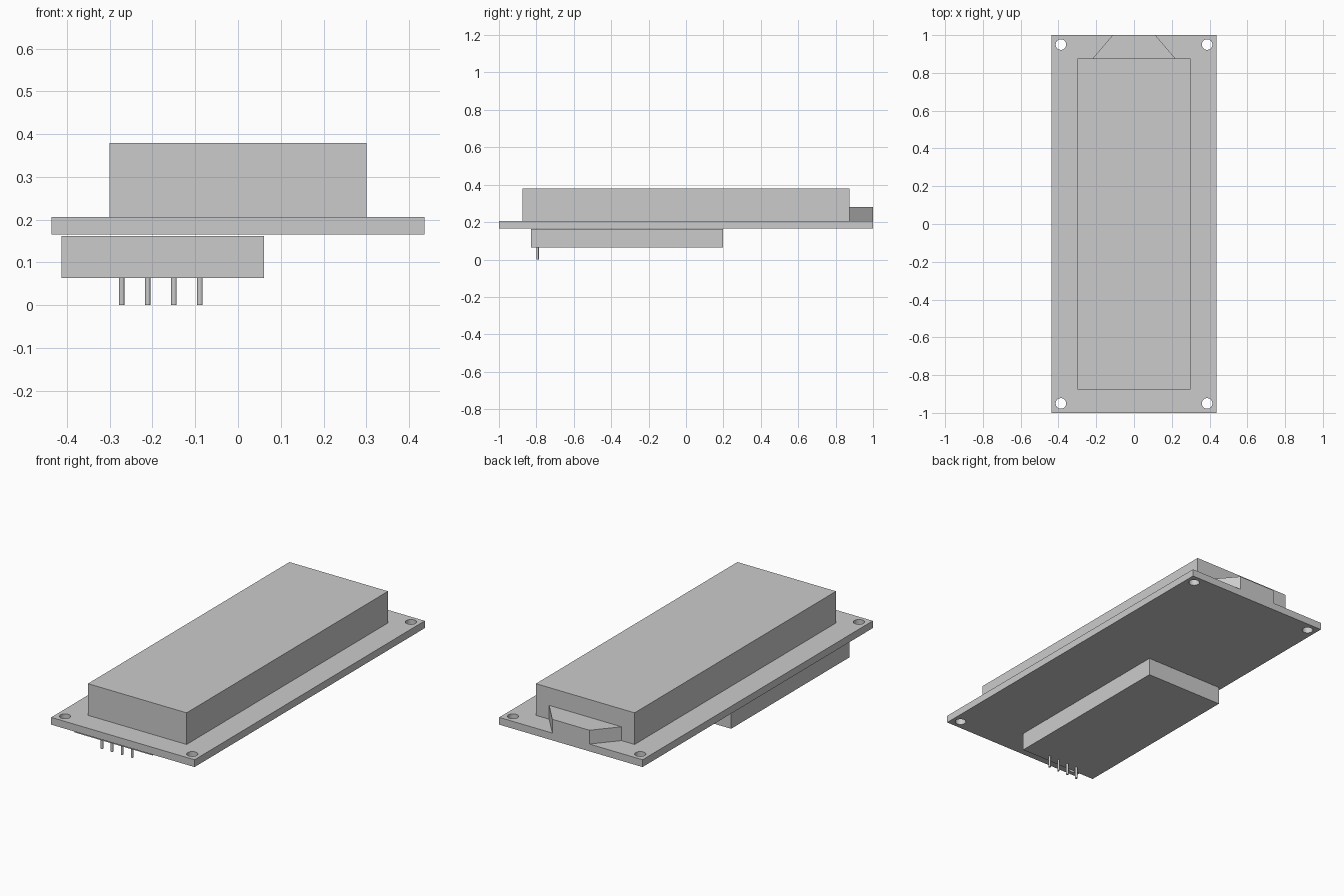
import bpy
import bmesh
from math import cos, sin, tau

if "Cube" in bpy.data.objects:
    bpy.data.objects.remove(bpy.data.objects["Cube"])

GREY = (0.6, 0.6, 0.6, 1)
grey = bpy.data.materials.new("plain grey")
grey.use_nodes = True
grey.diffuse_color = GREY
grey.node_tree.nodes["Principled BSDF"].inputs["Base Color"].default_value = GREY


def add_object(name, mesh):
    obj = bpy.data.objects.new(name, mesh)
    bpy.context.scene.collection.objects.link(obj)
    mesh.materials.clear()
    mesh.materials.append(grey)
    return obj


def prism(name, outline, low, high):
    """Solid with a flat outline, standing between two heights."""
    bm = bmesh.new()
    base = bm.faces.new([bm.verts.new((x, y, low)) for x, y in outline])
    top = bmesh.ops.extrude_face_region(bm, geom=[base])["geom"]
    verts = [g for g in top if isinstance(g, bmesh.types.BMVert)]
    bmesh.ops.translate(bm, verts=verts, vec=(0, 0, high - low))
    bmesh.ops.recalc_face_normals(bm, faces=bm.faces)
    mesh = bpy.data.meshes.new(name)
    bm.to_mesh(mesh)
    bm.free()
    return add_object(name, mesh)


def rectangle(x0, x1, y0, y1):
    return [(x0, y0), (x1, y0), (x1, y1), (x0, y1)]


def circle(x, y, radius, sides):
    return [(x + radius * cos(tau * i / sides), y + radius * sin(tau * i / sides))
            for i in range(sides)]


def plate_with_holes(name, outlines, low, high):
    """Filled outline with holes, thickened and turned into a mesh."""
    curve = bpy.data.curves.new(name + " outline", "CURVE")
    curve.dimensions = "2D"
    curve.fill_mode = "BOTH"
    curve.extrude = (high - low) / 2
    for outline in outlines:
        spline = curve.splines.new("POLY")
        spline.points.add(len(outline) - 1)
        for point, (x, y) in zip(spline.points, outline):
            point.co = (x, y, 0, 1)
        spline.use_cyclic_u = True
    helper = bpy.data.objects.new(name + " outline", curve)
    bpy.context.scene.collection.objects.link(helper)
    bpy.context.view_layer.update()
    depsgraph = bpy.context.evaluated_depsgraph_get()
    mesh = bpy.data.meshes.new_from_object(helper.evaluated_get(depsgraph))
    bpy.data.objects.remove(helper)
    bm = bmesh.new()
    bm.from_mesh(mesh)
    bmesh.ops.remove_doubles(bm, verts=bm.verts, dist=0.0001)
    bmesh.ops.recalc_face_normals(bm, faces=bm.faces)
    bmesh.ops.translate(bm, verts=bm.verts, vec=(0, 0, (low + high) / 2))
    for face in bm.faces:
        face.smooth = False
    bm.to_mesh(mesh)
    bm.free()
    return add_object(name, mesh)


# Circuit board with a mounting hole in each corner
BOARD_LOW, BOARD_TOP = 0.166, 0.206
holes = [circle(sx * 0.387, sy * 0.95, 0.028, 32) for sx in (-1, 1) for sy in (-1, 1)]
plate_with_holes("circuit_board", [rectangle(-0.436, 0.436, -1, 1)] + holes,
                 BOARD_LOW, BOARD_TOP)

# Display housing and the tapered tab behind it
prism("display_housing", rectangle(-0.3, 0.3, -0.875, 0.875), BOARD_TOP, 0.38)
prism("backlight_tab", [(-0.22, 0.875), (0.22, 0.875), (0.113, 1), (-0.113, 1)],
      BOARD_TOP, 0.282)

# Interface module under the board, with a row of pins
prism("interface_module", rectangle(-0.413, 0.061, -0.829, 0.198), 0.064, 0.162)
for i in range(4):
    prism(f"pin_{i + 1}", circle(-0.272 + i * 0.061, -0.793, 0.0065, 12), 0, 0.066)
